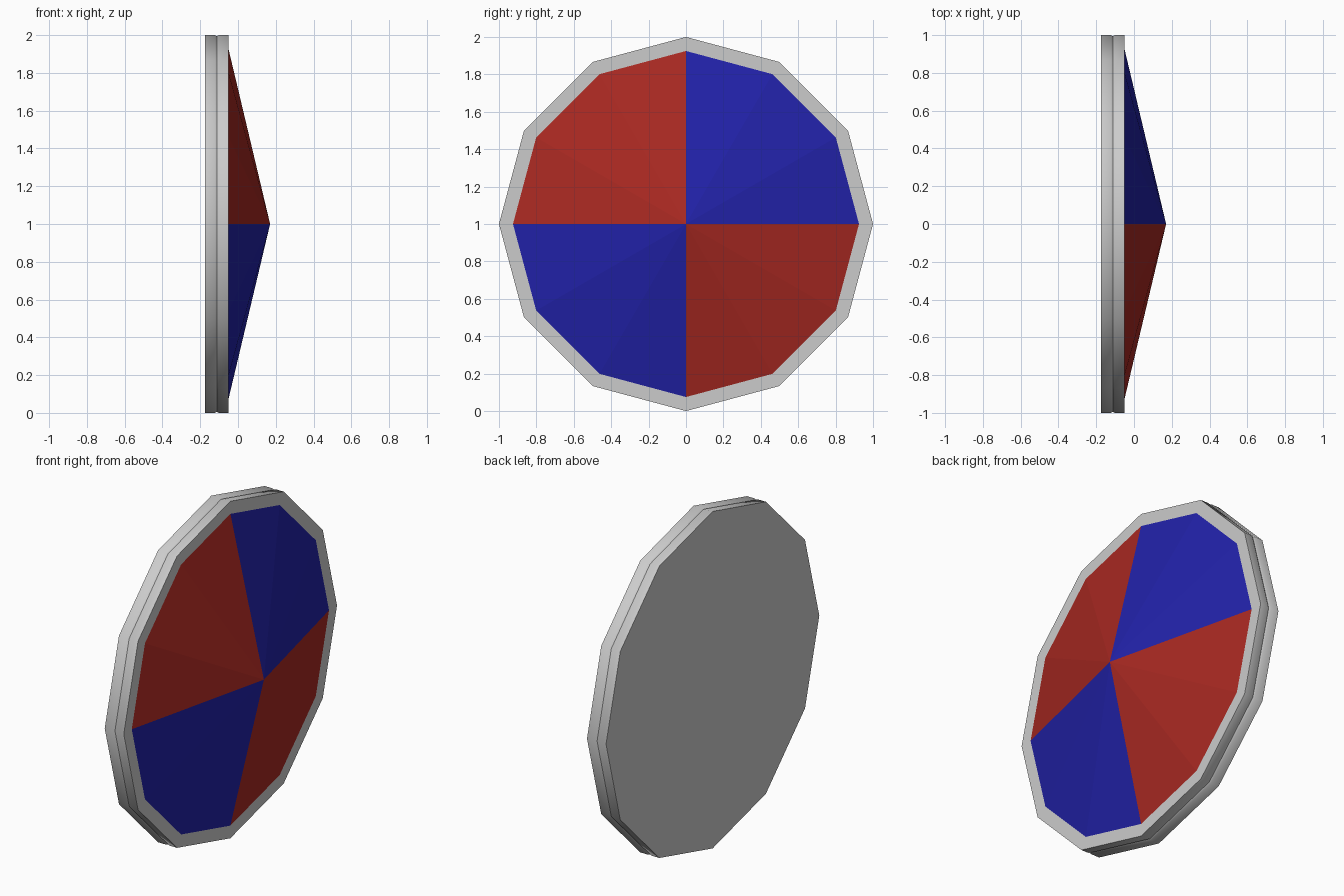
import bpy, bmesh, math

if "Cube" in bpy.data.objects:
    bpy.data.objects.remove(bpy.data.objects["Cube"])

SIDES = 12
CENTRE_Z = 1.0


def ring(bm, x, r):
    # twelve-sided ring of vertices around the x axis
    return [bm.verts.new((x, r * math.cos(math.tau * i / SIDES),
                          CENTRE_Z + r * math.sin(math.tau * i / SIDES)))
            for i in range(SIDES)]


def bridge(bm, a, b):
    for i in range(SIDES):
        j = (i + 1) % SIDES
        bm.faces.new((a[i], a[j], b[j], b[i]))


def finish(bm, name, angle):
    bmesh.ops.recalc_face_normals(bm, faces=bm.faces)
    mesh = bpy.data.meshes.new(name)
    bm.to_mesh(mesh)
    bm.free()
    obj = bpy.data.objects.new(name, mesh)
    bpy.context.collection.objects.link(obj)
    bpy.ops.object.select_all(action='DESELECT')
    obj.select_set(True)
    bpy.context.view_layer.objects.active = obj
    bpy.ops.object.shade_smooth_by_angle(angle=math.radians(angle))
    return obj


def material(name, color):
    mat = bpy.data.materials.new(name)
    mat.diffuse_color = color
    mat.use_nodes = True
    mat.node_tree.nodes["Principled BSDF"].inputs["Base Color"].default_value = mat.diffuse_color
    return mat


red = material("red_paint", (0.4, 0.022, 0.016, 1))
blue = material("blue_paint", (0.016, 0.016, 0.4, 1))

# Grey backing disc with a shallow groove round its edge
bm = bmesh.new()
profile = [(-0.175, 1.0), (-0.122, 1.0), (-0.112, 0.994), (-0.102, 1.0),
           (-0.05, 1.0), (-0.05, 0.925)]
rings = [ring(bm, x, r) for x, r in profile]
for a, b in zip(rings, rings[1:]):
    bridge(bm, a, b)
bm.faces.new(rings[0])
finish(bm, "shield_rim_and_back", 40)

# Shallow conical face in four painted quarters
bm = bmesh.new()
base = ring(bm, -0.05, 0.925)
tip = bm.verts.new((0.17, 0, CENTRE_Z))
for i in range(SIDES):
    face = bm.faces.new((base[i], base[(i + 1) % SIDES], tip))
    face.material_index = (i // 3) % 2
face_obj = finish(bm, "shield_face", 5)
face_obj.data.materials.append(blue)
face_obj.data.materials.append(red)
# The open cone has its outward side facing +x
if face_obj.data.polygons[0].normal.x < 0:
    face_obj.data.flip_normals()
